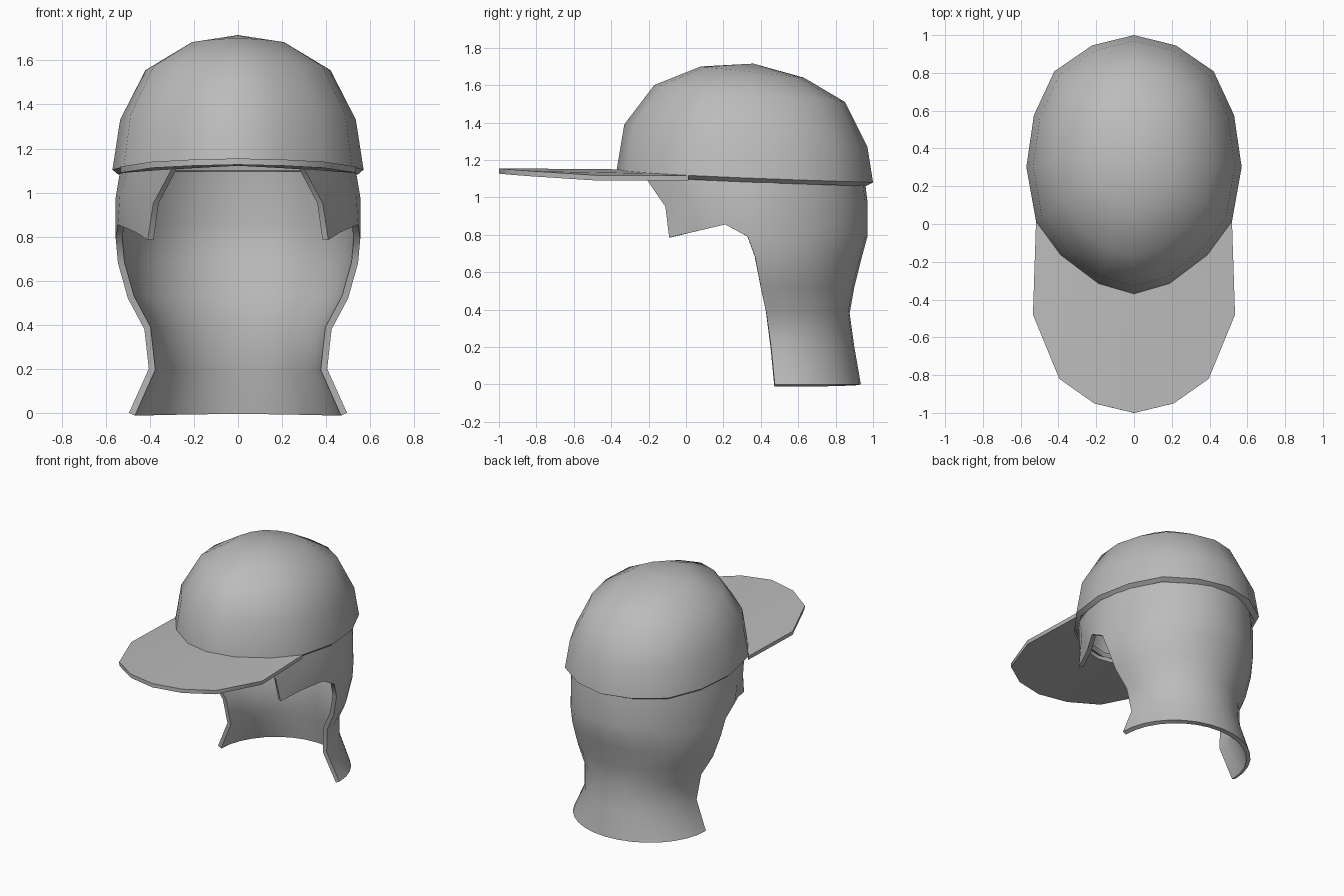
import bpy, bmesh
from math import sin, cos, pi, sqrt, radians
from mathutils import Vector

cube = bpy.data.objects.get("Cube")
if cube:
    bpy.data.objects.remove(cube, do_unlink=True)

GREY = 0.5
grey = bpy.data.materials.new("plain grey")
grey.use_nodes = True
grey.diffuse_color = (GREY, GREY, GREY, 1)
grey.node_tree.nodes["Principled BSDF"].inputs["Base Color"].default_value = (GREY, GREY, GREY, 1)


def shell(name, grids, ref, thickness):
    """Loft rows of points on the +x half, face them away from ref, mirror and thicken inward."""
    bm = bmesh.new()
    for rows in grids:
        verts = [[bm.verts.new(p) for p in row] for row in rows]
        for a, b in zip(verts, verts[1:]):
            for i in range(len(a) - 1):
                bm.faces.new((a[i], a[i + 1], b[i + 1], b[i]))
    bmesh.ops.remove_doubles(bm, verts=bm.verts, dist=0.0005)
    bm.normal_update()
    for f in bm.faces:
        away = f.calc_center_median() - Vector(ref)
        if name == "hair":
            away.z = 0
        if f.normal.dot(away) < 0:
            f.normal_flip()
    mesh = bpy.data.meshes.new(name)
    bm.to_mesh(mesh)
    bm.free()
    mesh.materials.append(grey)
    obj = bpy.data.objects.new(name, mesh)
    bpy.context.collection.objects.link(obj)
    mirror = obj.modifiers.new("Mirror", "MIRROR")
    mirror.use_clip = True
    solid = obj.modifiers.new("Solidify", "SOLIDIFY")
    solid.thickness = thickness
    solid.offset = -1
    bpy.ops.object.select_all(action="DESELECT")
    obj.select_set(True)
    bpy.context.view_layer.objects.active = obj
    for m in ("Mirror", "Solidify"):
        bpy.ops.object.modifier_apply(modifier=m)
    bpy.ops.object.shade_smooth_by_angle(angle=radians(42))
    return obj


# Cap crown: tilted egg-shaped rings, from the turned-in lip to the apex
OUTLINE = [(0, 0), (.33, .04), (.68, .15), (.91, .28), (1, .49),
           (.93, .69), (.74, .86), (.39, .96), (0, 1)]


def ring(y_front, y_back, z_front, z_back, half_width, bend=1):
    return [(half_width * w, y_front + (y_back - y_front) * u,
             z_front + (z_back - z_front) * u ** bend) for w, u in OUTLINE]


rim = ring(-.37, 1, 1.15, 1.08, .57, .6)
crown = [
    ring(-.33, .96, 1.125, 1.06, .545, .6),
    rim,
    ring(-.33, .97, 1.39, 1.27, .535),
    ring(-.17, .85, 1.6, 1.51, .42),
    ring(.08, .63, 1.7, 1.64, .23),
    ring(.36, .36, 1.715, 1.715, 0),
]
shell("cap_crown", [crown], (0, .3, 1.1), .03)

# Cap brim: from the front of the rim out to a rounded edge
brim_edge = [(0, -1, 1.155), (.21, -.95, 1.15), (.395, -.82, 1.14), (.535, -.48, 1.118)]
shell("cap_brim", [[rim[:4], brim_edge]], (0, -.5, 0), .028)


# Hair: wraps the back of the head and flares at the neck
def hair_row(z, y_mid, y_back, half_width, y_front):
    front_x = half_width * sqrt(1 - ((y_mid - y_front) / .6) ** 2)
    row = [(front_x, y_front, z)]
    for i in range(9):
        t = i / 8 * pi / 2
        row.append((half_width * cos(t) if i < 8 else 0,
                    y_mid + (y_back - y_mid) * sin(t), z))
    return row


hair = [hair_row(*r) for r in (
    (0, .475, .935, .495, .475),
    (.2, .455, .9, .405, .455),
    (.38, .43, .875, .425, .43),
    (.52, .4, .9, .5, .4),
    (.68, .37, .94, .545, .37),
    (.79, .33, .97, .555, .33),
    (.855, .32, .97, .555, .21),
    (.98, .32, .97, .555, .17),
    (1.1, .32, .955, .535, .12),
)]
# Side locks reach forward in front of the ears
lock = [
    [(.41, -.09, .785), (.465, .06, .82), hair[6][0]],
    [(.385, -.11, .95), (.485, .03, .965), hair[7][0]],
    [(.3, -.22, 1.11), (.45, -.04, 1.105), hair[8][0]],
]
shell("hair", [hair, lock], (0, .3, .6), .03)
